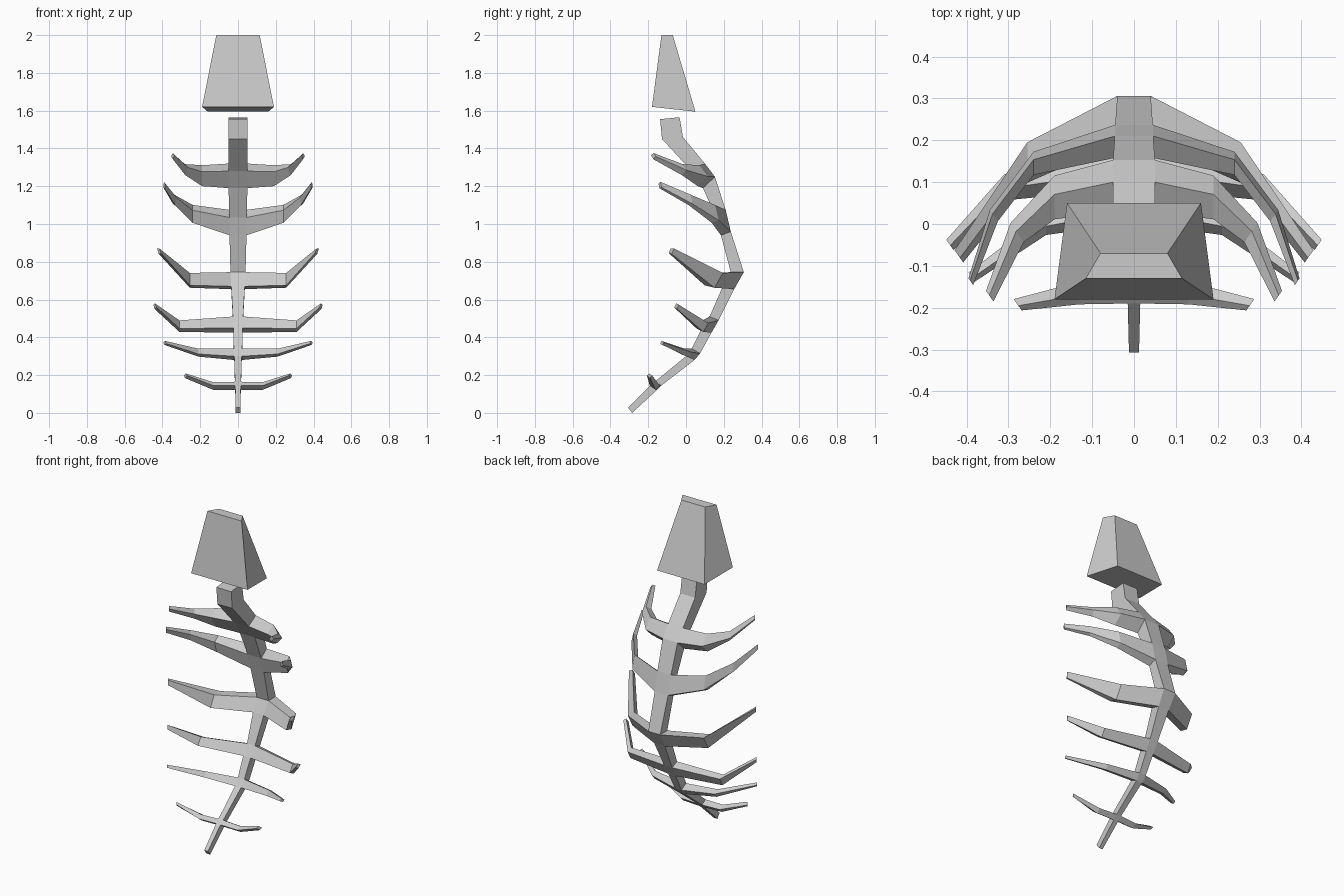
import bpy, bmesh
from math import sin, cos, radians
from mathutils import Vector

cube = bpy.data.objects.get("Cube")
if cube:
    bpy.data.objects.remove(cube)

# Single bone colour
bone = bpy.data.materials.new("bone_grey")
bone.use_nodes = True
bone.diffuse_color = (0.6, 0.6, 0.6, 1)
bone.node_tree.nodes["Principled BSDF"].inputs["Base Color"].default_value = (0.6, 0.6, 0.6, 1)


def loft(name, sections, cap_start=True):
    """Skin a chain of four-cornered sections and close the ends."""
    bm = bmesh.new()
    rings = [[bm.verts.new(p) for p in section] for section in sections]
    for a, b in zip(rings, rings[1:]):
        for i in range(4):
            j = (i + 1) % 4
            bm.faces.new((a[i], a[j], b[j], b[i]))
    if cap_start:
        bm.faces.new(rings[0])
    bm.faces.new(rings[-1])
    bmesh.ops.recalc_face_normals(bm, faces=bm.faces)
    mesh = bpy.data.meshes.new(name)
    bm.to_mesh(mesh)
    bm.free()
    mesh.materials.append(bone)
    obj = bpy.data.objects.new(name, mesh)
    bpy.context.collection.objects.link(obj)
    return obj


def slab(front, back):
    """Section from (half width, y, z) of its front and back edges."""
    (fw, fy, fz), (bw, by, bz) = front, back
    return [(-fw, fy, fz), (fw, fy, fz), (bw, by, bz), (-bw, by, bz)]


# Skull: tapered block
loft("skull", [slab((0.19, -0.18, 1.62), (0.16, 0.05, 1.595)),
               slab((0.115, -0.13, 2.0), (0.08, -0.07, 2.0))])

# Spine stations: half width, front y, front z, back y, back z
neck = [(0.05, -0.137, 1.555, -0.034, 1.565),
        (0.05, -0.127, 1.45, -0.016, 1.46)]
# Two stations, above and below each rib root
vertebrae = {
    "first": [(0.05, 0.03, 1.28, 0.10, 1.32), (0.05, 0.09, 1.19, 0.153, 1.25)],
    "second": [(0.046, 0.158, 1.035, 0.21, 1.075), (0.045, 0.185, 0.94, 0.237, 0.96)],
    "third": [(0.04, 0.237, 0.745, 0.306, 0.745), (0.036, 0.195, 0.67, 0.255, 0.655)],
    "fourth": [(0.027, 0.125, 0.51, 0.172, 0.49), (0.025, 0.085, 0.45, 0.135, 0.425)],
    "fifth": [(0.022, 0.03, 0.34, 0.075, 0.315), (0.02, 0.0, 0.3, 0.045, 0.28)],
    "sixth": [(0.016, -0.165, 0.165, -0.13, 0.145), (0.015, -0.19, 0.145, -0.155, 0.12)],
}
tail = [(0.012, -0.307, 0.028, -0.285, 0.0)]

stations = neck + [s for pair in vertebrae.values() for s in pair] + tail
loft("spine", [slab((w, fy, fz), (w, by, bz)) for w, fy, fz, by, bz in stations])

# Rib joints outward from the spine: x, y, z, size relative to the root
rib_joints = {
    "first": [(0.19, 0.065, 1.26, 0.85), (0.28, -0.02, 1.29, 0.45), (0.345, -0.172, 1.36, 0.25)],
    "second": [(0.24, 0.145, 1.05, 0.7), (0.335, 0.02, 1.125, 0.42), (0.39, -0.138, 1.205, 0.25)],
    "third": [(0.255, 0.145, 0.705, 0.87), (0.418, -0.078, 0.857, 0.32)],
    "fourth": [(0.31, 0.088, 0.46, 0.72), (0.44, -0.05, 0.565, 0.35)],
    "fifth": [(0.21, 0.0, 0.318, 0.7), (0.388, -0.127, 0.37, 0.35)],
    "sixth": [(0.13, -0.165, 0.143, 0.9), (0.278, -0.193, 0.197, 0.55)],
}

# Ribs: the root outline shrinks along the joints and turns forward at the tip
turn = radians(35)
for name, joints in rib_joints.items():
    (w1, fy1, fz1, by1, bz1), (w2, fy2, fz2, by2, bz2) = vertebrae[name]
    root = [Vector(p) for p in ((w1, fy1, fz1), (w1, by1, bz1), (w2, by2, bz2), (w2, fy2, fz2))]
    middle = sum(root, Vector()) / 4
    sections = [root]
    for i, (x, y, z, size) in enumerate(joints):
        angle = turn if i else 0
        sections.append([(x + sin(angle) * d.y * size, y + cos(angle) * d.y * size, z + d.z * size)
                         for d in (p - middle for p in root)])
    rib = loft(name + "_rib_pair", sections, cap_start=False)
    rib.modifiers.new("mirror", "MIRROR").use_mirror_merge = False
